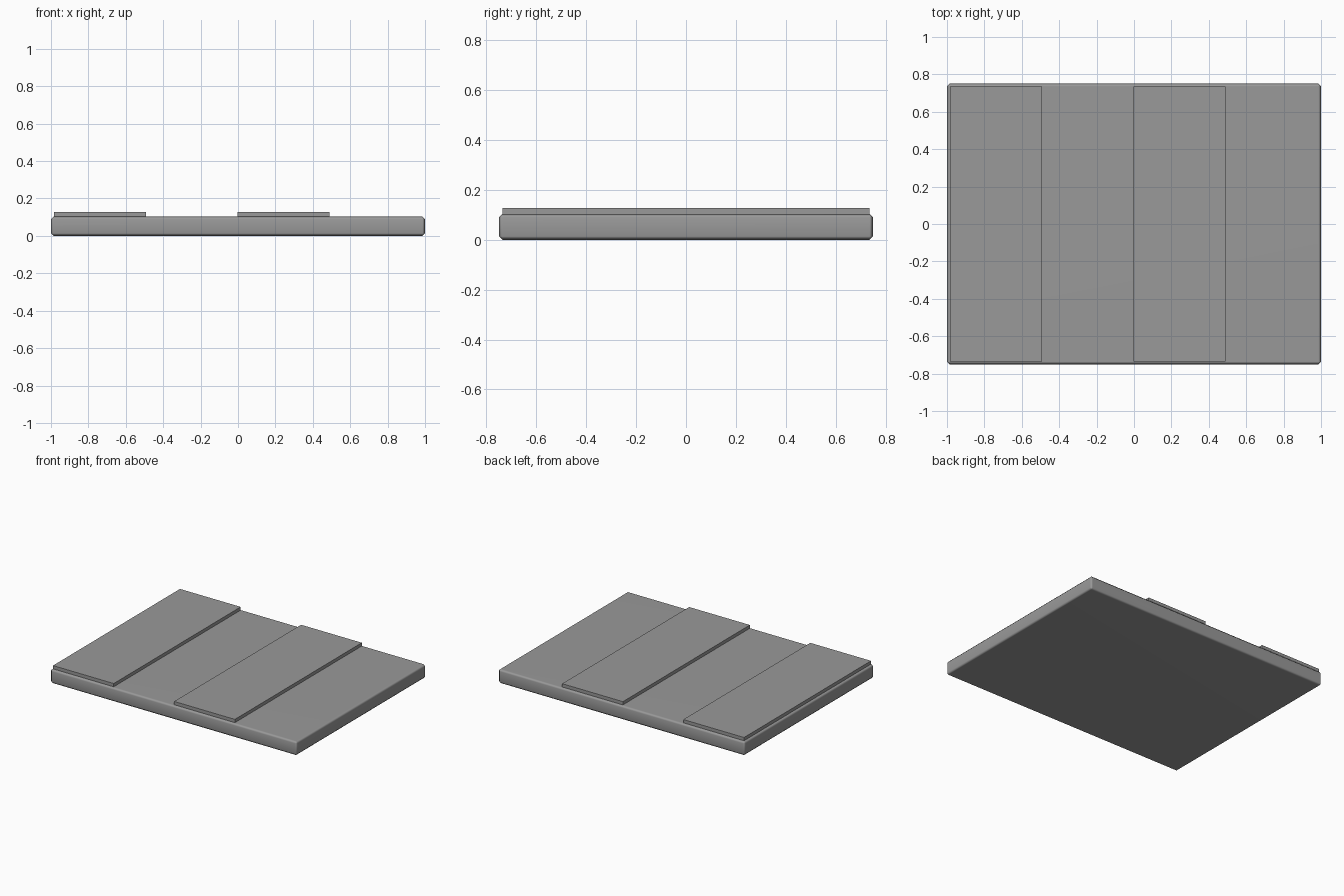
import bpy
import math

if "Cube" in bpy.data.objects:
    bpy.data.objects.remove(bpy.data.objects["Cube"])

# Dark grey shared by all parts
grey = bpy.data.materials.new("dark_grey")
grey.diffuse_color = (0.32, 0.32, 0.32, 1)
grey.use_nodes = True
grey.node_tree.nodes["Principled BSDF"].inputs["Base Color"].default_value = grey.diffuse_color


def box(name, x0, x1, y0, y1, z0, z1, bevel=0.0):
    bpy.ops.mesh.primitive_cube_add(size=1, location=((x0 + x1) / 2, (y0 + y1) / 2, (z0 + z1) / 2))
    ob = bpy.context.object
    ob.name = name
    ob.scale = (x1 - x0, y1 - y0, z1 - z0)
    bpy.ops.object.transform_apply(location=False, rotation=False, scale=True)
    ob.data.materials.append(grey)
    if bevel:
        mod = ob.modifiers.new("edge_chamfer", "BEVEL")
        mod.width = bevel
        mod.segments = 1
        bpy.ops.object.modifier_apply(modifier=mod.name)
        # Soft chamfers, flat large faces
        bpy.ops.object.shade_smooth_by_angle(angle=math.radians(60))
        ob.modifiers.new("flat_faces", "WEIGHTED_NORMAL").keep_sharp = True
    return ob


# Main slab with chamfered edges
box("base_slab", -1, 1, -0.75, 0.75, 0, 0.104, bevel=0.014)

# Two raised strips on every other quarter of the top
for i, x in enumerate((-0.985, -0.003)):
    box(f"raised_strip_{i + 1}", x, x + 0.492, -0.735, 0.735, 0.09, 0.128)
